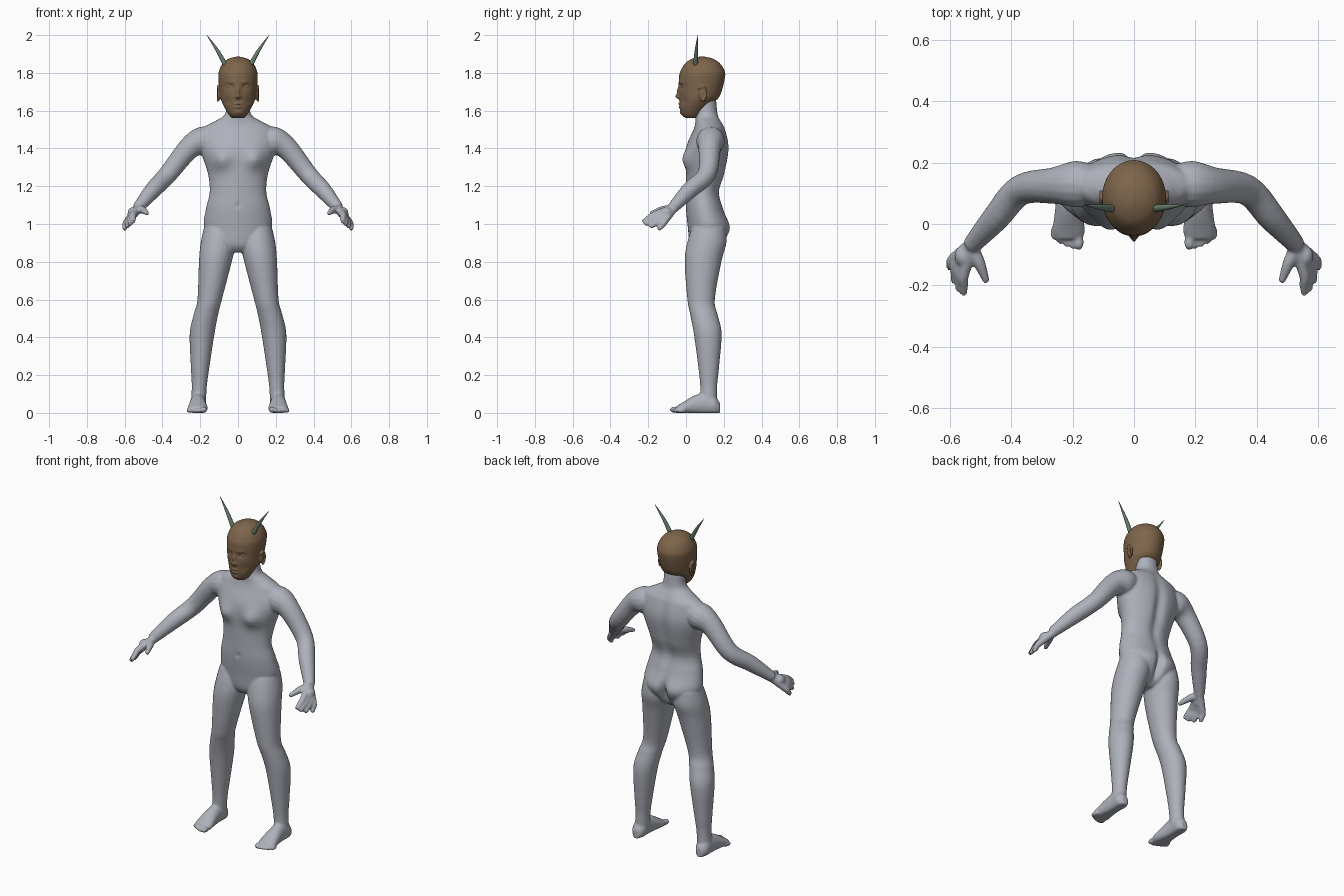
import bpy, bmesh, math
from mathutils import Vector, Matrix

cube = bpy.data.objects.get("Cube")
if cube:
    bpy.data.objects.remove(cube)

X, Y, Z = Vector((1, 0, 0)), Vector((0, 1, 0)), Vector((0, 0, 1))


def material(name, rgb):
    mat = bpy.data.materials.new(name)
    mat.use_nodes = True
    mat.diffuse_color = (*rgb, 1)
    shader = mat.node_tree.nodes["Principled BSDF"]
    shader.inputs["Base Color"].default_value = (*rgb, 1)
    return mat


grey = material("pale grey skin", (0.42, 0.44, 0.49))
brown = material("brown skin", (0.21, 0.13, 0.07))
green = material("grey green horn", (0.14, 0.21, 0.15))


def smooth_rows(rows, steps):
    """Catmull-Rom interpolation of the section rows."""
    out = []
    last = len(rows) - 1
    for i in range(last):
        before, start, end, after = rows[max(i - 1, 0)], rows[i], rows[i + 1], rows[min(i + 2, last)]
        for step in range(steps):
            t = step / steps
            out.append([q + t / 2 * (r - p + t * (2 * p - 5 * q + 4 * r - u + t * (3 * (q - r) + u - p)))
                        for p, q, r, u in zip(before, start, end, after)])
    return out + [rows[-1]]


def loft(bm, rows, axes=None, steps=5, sides=24):
    """Skin elliptical sections (x, y, z, radius_a, radius_b) and cap the ends."""
    rows = smooth_rows(rows, steps)
    centres = [Vector(row[:3]) for row in rows]
    rings = []
    for i, (centre, row) in enumerate(zip(centres, rows)):
        if axes:
            a, b = axes
        else:
            along = centres[min(i + 1, len(rows) - 1)] - centres[max(i - 1, 0)]
            a = along.cross(Y + Z).normalized()
            b = along.cross(a).normalized()
        angles = [math.tau * k / sides for k in range(sides)]
        rings.append([bm.verts.new(centre + a * row[3] * math.cos(t) + b * row[4] * math.sin(t))
                      for t in angles])
    for lower, upper in zip(rings, rings[1:]):
        for k in range(sides):
            bm.faces.new((lower[k - 1], lower[k], upper[k], upper[k - 1]))
    bm.faces.new(rings[0])
    bm.faces.new(rings[-1])
    return [vert for ring in rings for vert in ring]


def upright(bm, rows, steps, sides):
    """Loft level sections given as (height, half width, front, back)."""
    sections = [(0, (front + back) / 2, z, width, (back - front) / 2)
                for z, width, front, back in rows]
    return loft(bm, sections, (X, Y), steps, sides)


def tube(bm, points, sign):
    """Round limb through (x, y, z, radius), mirrored by the sign."""
    loft(bm, [(sign * x, y, z, radius, radius) for x, y, z, radius in points], sides=16)


def blob(bm, centre, size):
    bmesh.ops.create_icosphere(bm, subdivisions=3, radius=1,
                               matrix=Matrix.Translation(centre) @ Matrix.Diagonal((*size, 1)))


def sculpt(verts, middle, facing, bumps):
    """Push soft mirrored bumps (x, z, width, height, depth) out of the front or back."""
    for vert in verts:
        if (vert.co.y - middle) * facing <= 0:
            continue
        push = 0
        for x, z, width, height, depth in bumps:
            across = (abs(vert.co.x) - x) / width
            up = (vert.co.z - z) / height
            push += depth * math.exp(-across * across - up * up)
        vert.co.y += facing * push


def finish(bm, name, mat):
    bmesh.ops.recalc_face_normals(bm, faces=bm.faces)
    mesh = bpy.data.meshes.new(name)
    for face in bm.faces:
        face.smooth = True
    bm.to_mesh(mesh)
    bm.free()
    mesh.materials.append(mat)
    ob = bpy.data.objects.new(name, mesh)
    bpy.context.collection.objects.link(ob)
    return ob


def blend(ob, voxel, passes):
    """Fuse overlapping forms into one soft skin."""
    remesh = ob.modifiers.new("blend", 'REMESH')
    remesh.mode = 'VOXEL'
    remesh.voxel_size = voxel
    remesh.use_smooth_shade = True
    soften = ob.modifiers.new("soften", 'SMOOTH')
    soften.factor = 0.5
    soften.iterations = passes


# Torso and neck
body = bmesh.new()
torso = upright(body, [
    (0.85, 0.05, 0.05, 0.14), (0.89, 0.13, 0.02, 0.19), (0.98, 0.18, 0.01, 0.23),
    (1.08, 0.17, 0, 0.2), (1.17, 0.15, 0, 0.18), (1.27, 0.16, 0, 0.21),
    (1.4, 0.2, 0, 0.23), (1.5, 0.19, 0.04, 0.21), (1.54, 0.13, 0.05, 0.19),
    (1.58, 0.07, 0.05, 0.17), (1.66, 0.06, 0.06, 0.16)], steps=6, sides=64)
sculpt(torso, 0.1, -1, [
    (0.09, 1.34, 0.05, 0.05, 0.03),    # chest
    (0, 1.1, 0.01, 0.01, -0.01)])      # navel
sculpt(torso, 0.1, 1, [
    (0, 1.3, 0.03, 0.2, -0.02),        # spine
    (0, 0.95, 0.02, 0.07, -0.04),      # cleft
    (0.08, 0.97, 0.06, 0.05, 0.01)])   # seat

for side in (1, -1):
    # Legs, a little deeper than wide
    legs = [(0.1, 0.12, 0.98, 0.08), (0.105, 0.11, 0.9, 0.093), (0.12, 0.09, 0.8, 0.087),
            (0.15, 0.08, 0.6, 0.065), (0.17, 0.095, 0.52, 0.065), (0.19, 0.115, 0.42, 0.066),
            (0.2, 0.12, 0.25, 0.05), (0.205, 0.12, 0.14, 0.04), (0.21, 0.12, 0.05, 0.04)]
    loft(body, [(side * x, y, z, r, r * 1.12) for x, y, z, r in legs], (X, Y))

    # Feet flattened on the ground, with toes
    foot = [(0.18, 0.02, 0.03), (0.15, 0.04, 0.05), (0.1, 0.04, 0.06),
            (0.04, 0.045, 0.05), (-0.02, 0.053, 0.03), (-0.05, 0.045, 0.02)]
    for vert in loft(body, [(side * 0.213, y, h * 0.8, w, h) for y, w, h in foot], (X, Z)):
        vert.co.z = max(vert.co.z, 0)
    for toe in range(5):
        radius = 0.012 if toe else 0.017
        blob(body, (side * (0.18 + 0.02 * toe), 0.002 * toe * toe - 0.06, radius),
             (radius, 0.026, radius))

    # Arms
    tube(body, [(0.11, 0.13, 1.45, 0.055), (0.185, 0.13, 1.44, 0.076), (0.26, 0.125, 1.4, 0.06),
                (0.37, 0.11, 1.265, 0.05), (0.45, 0.02, 1.18, 0.045), (0.53, -0.07, 1.085, 0.03)], side)

    # Fingers fanning out of the wrist through the palm
    wrist = Vector((0.525, -0.065, 1.085))
    for finger in range(4):
        spread = finger / 3
        knuckle = Vector((0.555, -0.165, 1.05)).lerp(Vector((0.59, -0.115, 1.01)), spread)
        tip = Vector((0.555, -0.23, 1.01)).lerp(Vector((0.602, -0.145, 0.97)), spread)
        tip.y -= 0.02 * math.sin(math.pi * spread)
        middle = knuckle.lerp(tip, 0.5)
        tube(body, [(*wrist, 0.024), (*knuckle, 0.018), (*middle, 0.016), (*tip, 0.011)], side)
    blob(body, (side * 0.555, -0.105, 1.06), (0.03, 0.035, 0.03))

    # Thumb
    tube(body, [(0.53, -0.075, 1.08, 0.022), (0.505, -0.125, 1.075, 0.02),
                (0.48, -0.19, 1.055, 0.011)], side)
blend(finish(body, "body", grey), 0.006, 6)

# Head with sculpted face
head = bmesh.new()
skull = upright(head, [
    (1.56, 0.03, 0, 0.06), (1.575, 0.046, -0.02, 0.08), (1.6, 0.062, -0.03, 0.1),
    (1.64, 0.083, -0.034, 0.14), (1.68, 0.095, -0.036, 0.18), (1.78, 0.104, -0.037, 0.207),
    (1.82, 0.097, -0.024, 0.2), (1.855, 0.077, 0, 0.175), (1.876, 0.047, 0.035, 0.14),
    (1.886, 0.01, 0.07, 0.1)], steps=9, sides=128)
sculpt(skull, 0.05, -1, [
    (0.042, 1.727, 0.02, 0.012, -0.012),   # eye sockets
    (0.036, 1.752, 0.025, 0.008, 0.005),   # brows
    (0, 1.7, 0.01, 0.024, 0.014),          # nose bridge
    (0, 1.674, 0.015, 0.01, 0.02),         # nose tip
    (0, 1.635, 0.02, 0.005, 0.009),        # upper lip
    (0, 1.619, 0.02, 0.005, 0.009),        # lower lip
    (0, 1.627, 0.02, 0.003, -0.007),       # mouth
    (0, 1.589, 0.02, 0.012, 0.006),        # chin
    (0.058, 1.65, 0.02, 0.02, -0.006)])    # cheek hollows
for side in (1, -1):
    # Eyes
    blob(head, (side * 0.042, -0.007, 1.727), (0.017, 0.016, 0.012))
    # Ears with a curled rim
    blob(head, (side * 0.1, 0.085, 1.69), (0.01, 0.018, 0.035))
    turns = [math.radians(40 * k - 100) for k in range(7)]
    tube(head, [(0.107, 0.085 + 0.02 * math.cos(t), 1.69 + 0.038 * math.sin(t), 0.006)
                for t in turns], side)
blend(finish(head, "head", brown), 0.004, 3)

# Horns
for side, label in ((1, "left"), (-1, "right")):
    horn = bmesh.new()
    tube(horn, [(0.066, 0.05, 1.84, 0.013), (0.11, 0.055, 1.92, 0.009), (0.165, 0.063, 2, 0.001)], side)
    finish(horn, label + "_horn", green)
